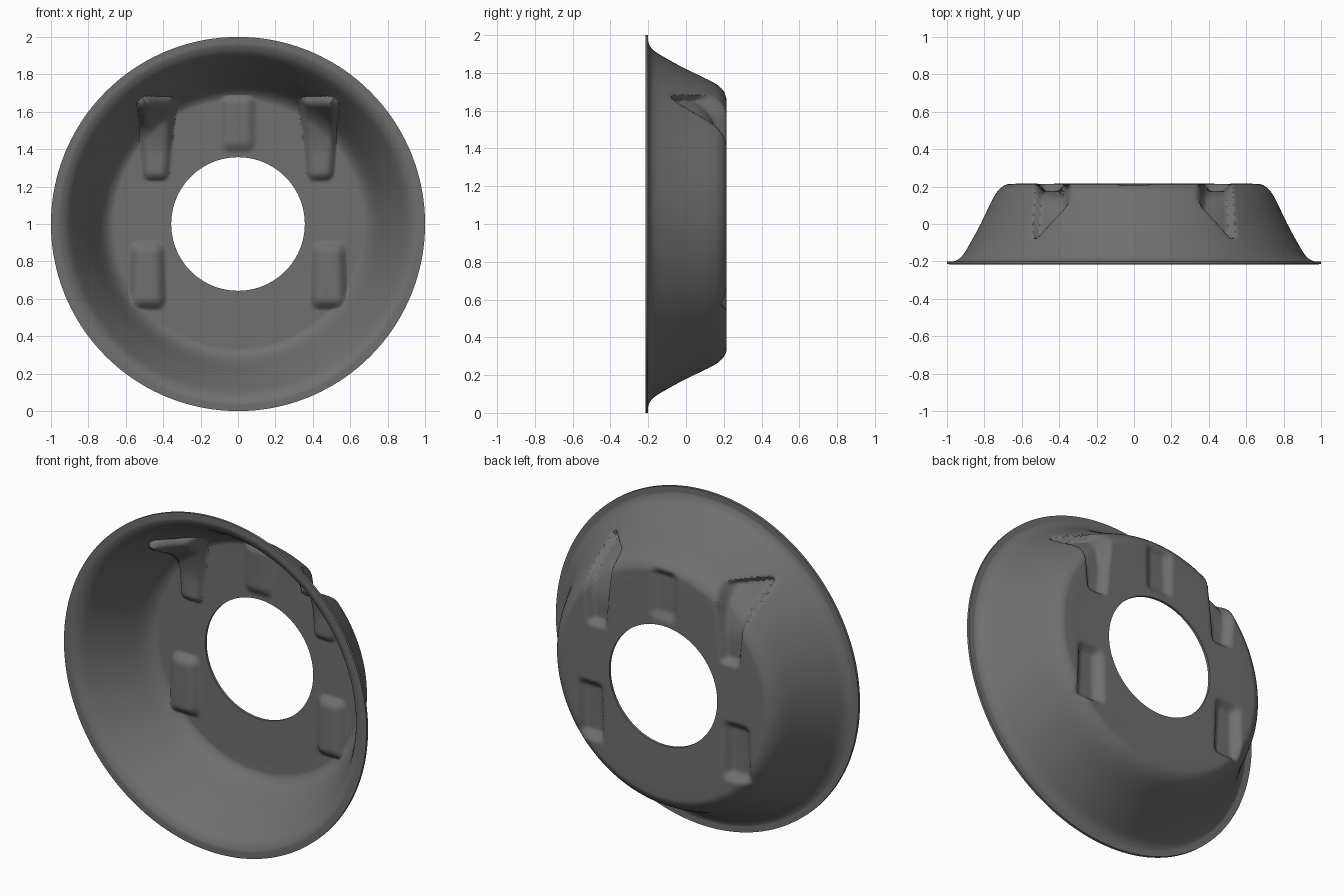
import bpy, bmesh, math
from mathutils import Vector

cube = bpy.data.objects.get("Cube")
if cube:
    bpy.data.objects.remove(cube)

SEGMENTS = 288
THICKNESS = 0.015

# Back-side profile of the dish, radius and depth, from the hole to the rim
PROFILE = [(0.357, 0.215), (0.46, 0.215), (0.56, 0.215), (0.64, 0.215), (0.685, 0.21),
           (0.725, 0.18), (0.76, 0.125), (0.82, 0.0), (0.88, -0.11), (0.92, -0.172),
           (0.955, -0.197), (0.98, -0.2), (1.0, -0.2)]

# Pressed dents: x, bottom z, top z, half width at bottom and top, depth at bottom and top, edge softness
DENTS = [(0.0, 1.38, 1.70, 0.10, 0.10, 0.025, 0.03, 0.06)]
for side in (-1, 1):
    DENTS.append((side * 0.44, 1.23, 1.69, 0.07, 0.11, 0.04, 0.10, 0.045))
    DENTS.append((side * 0.485, 0.54, 0.91, 0.105, 0.095, 0.045, 0.04, 0.06))


def smooth(t):
    t = max(0.0, min(1.0, t))
    return t * t * (3 - 2 * t)


def spline(points, steps):
    """Smooth curve through the points."""
    pts = [Vector(p) for p in points]
    pts = [2 * pts[0] - pts[1]] + pts + [2 * pts[-1] - pts[-2]]
    out = []
    for a, b, c, d in zip(pts, pts[1:], pts[2:], pts[3:]):
        for i in range(steps):
            t = i / steps
            out.append(b + 0.5 * t * (c - a + t * (2 * a - 5 * b + 4 * c - d
                                                   + t * (3 * (b - c) + d - a))))
    return out + [pts[-2]]


def dent_depth(x, z):
    total = 0.0
    for cx, low, high, w_low, w_high, d_low, d_high, soft in DENTS:
        t = (z - low) / (high - low)
        if not 0 < t < 1:
            continue
        width = w_low + (w_high - w_low) * t
        across = smooth((width - abs(x - cx)) / soft)
        along = smooth((z - low) / soft) * smooth((high - z) / soft)
        total += (d_low + (d_high - d_low) * smooth(t * 1.4 - 0.4)) * across * along
    return total


# Revolve the profile and press in the dents
bm = bmesh.new()
rings = []
for r, y in spline(PROFILE, 7):
    ring = []
    for i in range(SEGMENTS):
        a = math.tau * i / SEGMENTS
        x, z = r * math.cos(a), 1 + r * math.sin(a)
        ring.append(bm.verts.new((x, y - dent_depth(x, z), z)))
    rings.append(ring)
for inner, outer in zip(rings, rings[1:]):
    for i in range(SEGMENTS):
        j = (i + 1) % SEGMENTS
        bm.faces.new((inner[i], inner[j], outer[j], outer[i]))
bm.normal_update()
bm.faces.ensure_lookup_table()
if bm.faces[0].normal.y < 0:
    bmesh.ops.reverse_faces(bm, faces=bm.faces[:])
mesh = bpy.data.meshes.new("dished_plate")
bm.to_mesh(mesh)
bm.free()
plate = bpy.data.objects.new("dished_plate", mesh)
bpy.context.collection.objects.link(plate)

# Sheet metal thickness
shell = plate.modifiers.new("sheet_thickness", 'SOLIDIFY')
shell.thickness = THICKNESS
shell.offset = -1

# Dark grey metal
grey = bpy.data.materials.new("dark_grey")
grey.use_nodes = True
colour = (0.16, 0.16, 0.16, 1)
grey.diffuse_color = colour
grey.node_tree.nodes["Principled BSDF"].inputs["Base Color"].default_value = colour
mesh.materials.append(grey)

bpy.context.view_layer.objects.active = plate
plate.select_set(True)
bpy.ops.object.modifier_apply(modifier=shell.name)
bpy.ops.object.shade_smooth_by_angle(angle=math.radians(40))
